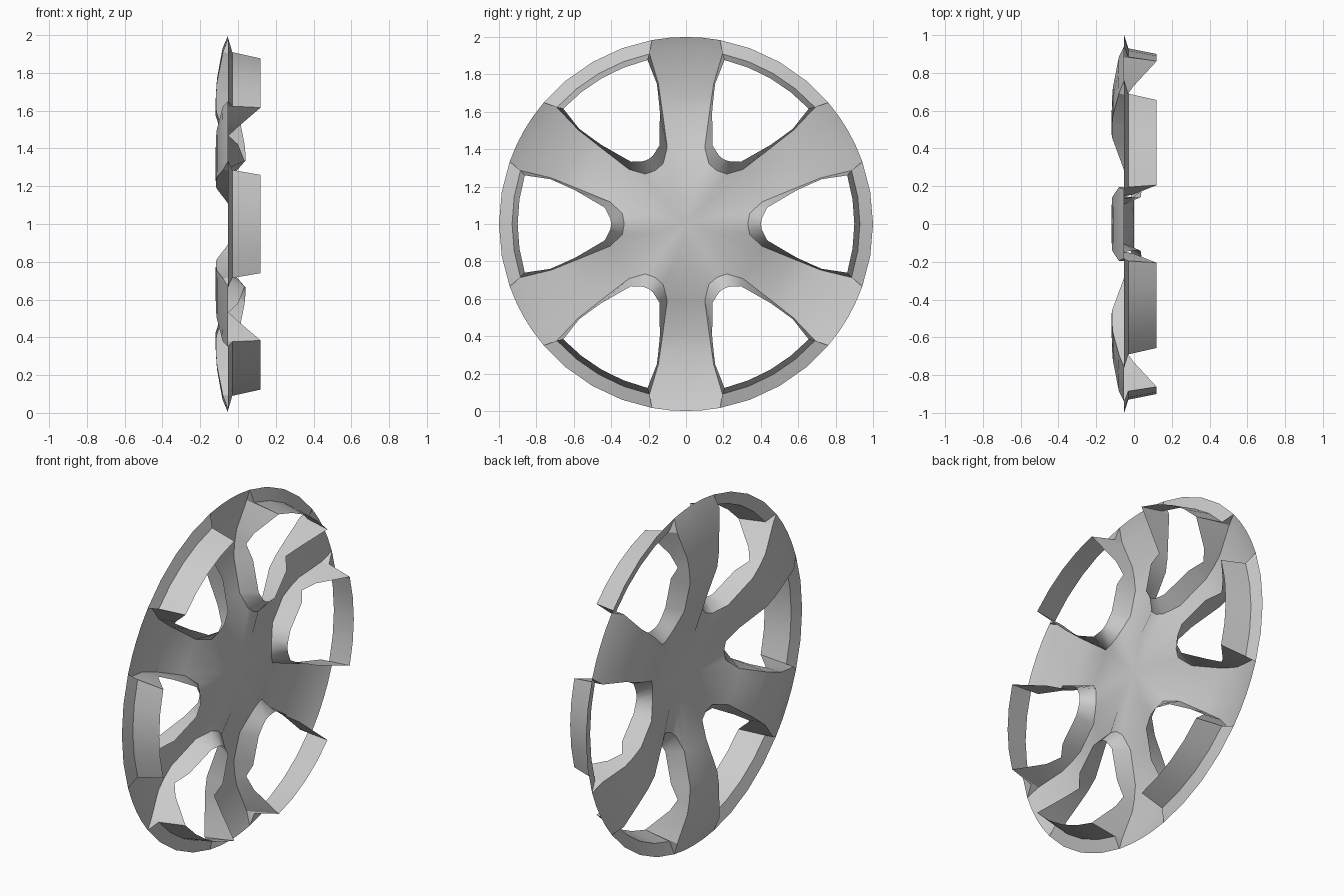
import bpy, bmesh, math
from mathutils import Vector

if "Cube" in bpy.data.objects:
    bpy.data.objects.remove(bpy.data.objects["Cube"])

metal = bpy.data.materials.new("plain_grey")
metal.diffuse_color = (0.6, 0.6, 0.6, 1)
metal.use_nodes = True
metal.node_tree.nodes["Principled BSDF"].inputs["Base Color"].default_value = metal.diffuse_color

# Depth of the dished sheet along the radius (radius, x)
PROFILE = [(0, 0.0), (0.2, 0.0), (0.33, -0.03), (0.46, -0.088), (0.58, -0.12),
           (0.7, -0.117), (0.82, -0.107), (0.93, -0.082), (1.0, -0.052)]


def depth(r):
    for (r0, x0), (r1, x1) in zip(PROFILE, PROFILE[1:]):
        if r <= r1:
            return x0 + (x1 - x0) * (r - r0) / (r1 - r0)
    return PROFILE[-1][1]


def polar(r, deg, x=None):
    a = math.radians(deg)
    return Vector((depth(r) if x is None else x, r * math.cos(a), r * math.sin(a)))


# Half a window, its axis along +y: sheet edge (y, z, x) and free lip edge (y, z, x)
SHEET = [(0.33, 0, -0.015), (0.34, 0.055, -0.02), (0.405, 0.118, -0.06), (0.58, 0.19, -0.115),
         (0.655, 0.22, -0.117), (0.722, 0.247, -0.112), (0.885, 0.286, -0.08)]
LIP = [(0.40, 0, 0.04), (0.405, 0.03, 0.04), (0.435, 0.088, 0.035), (0.59, 0.179, 0.0),
       (0.662, 0.212, -0.05), (0.727, 0.24, -0.005), (0.862, 0.26, 0.12)]
CENTRE_R = [0.42, 0.58, 0.68, 0.77, 0.93]          # spoke centreline rows
S = [Vector((x, y, z)) for y, z, x in SHEET]
L = [Vector((x, y, z)) for y, z, x in LIP]


def half_face():
    """Hub, half spoke and the folded window side wall."""
    faces = []
    hub = [polar(0.2, a) for a in (0, 9, 17, 24, 30)]
    rows = []
    for s, r in zip(S[2:], CENTRE_R):
        c = polar(r, 30)
        m = (s + c) / 2
        m.x = c.x * 0.75 + s.x * 0.25
        rows.append([s, m, c])
    rows.append([polar(1, 19.5), polar(1, 25), polar(1, 30)])
    # hub fan and collar
    for a, b in zip(hub, hub[1:]):
        faces.append([Vector((0, 0, 0)), a, b])
    collar = [S[0], S[1]] + rows[0]
    for i in range(4):
        faces.append([hub[i], collar[i], collar[i + 1], hub[i + 1]])
    # spoke surface
    for p, q in zip(rows, rows[1:]):
        for i in range(2):
            faces.append([p[i], q[i], q[i + 1], p[i + 1]])
    # side wall of the window
    for i in range(6):
        faces.append([S[i], L[i], L[i + 1], S[i + 1]])
    return faces


def half_rim():
    """Narrow outer strip and the wall folded back behind it."""
    outer = [polar(1, a) for a in (0, 10, 19.5)]
    inner = [polar(0.93, a, -0.03) for a in (0, 9)] + [Vector((-0.03, 0.885, 0.286))]
    wall = [polar(0.9, a, 0.12) for a in (0, 8.4)] + [L[6]]
    faces = []
    for i in range(2):
        faces.append([inner[i], outer[i], outer[i + 1], inner[i + 1]])
        faces.append([wall[i], inner[i], inner[i + 1], wall[i + 1]])
    faces.append([inner[2], outer[2], S[6]])       # step up to the spoke
    faces.append([inner[2], S[6], wall[2]])
    return faces


def build(name, faces):
    """Mirror the half sector and repeat it six times around the x axis."""
    bm = bmesh.new()
    for k in range(6):
        a = math.radians(60 * k)
        for side in (1, -1):
            for f in faces:
                vs = []
                for p in f:
                    y, z = p.y, p.z * side
                    vs.append(bm.verts.new((p.x, y * math.cos(a) - z * math.sin(a),
                                            1 + y * math.sin(a) + z * math.cos(a))))
                bm.faces.new(vs if side < 0 else vs[::-1])
    bmesh.ops.remove_doubles(bm, verts=bm.verts, dist=0.0005)
    me = bpy.data.meshes.new(name)
    bm.to_mesh(me)
    bm.free()
    me.materials.append(metal)
    ob = bpy.data.objects.new(name, me)
    bpy.context.collection.objects.link(ob)
    bpy.ops.object.select_all(action='DESELECT')
    ob.select_set(True)
    bpy.context.view_layer.objects.active = ob
    bpy.ops.object.shade_smooth_by_angle(angle=math.radians(40))


build("hub_and_spokes", half_face())
build("rim_and_walls", half_rim())
